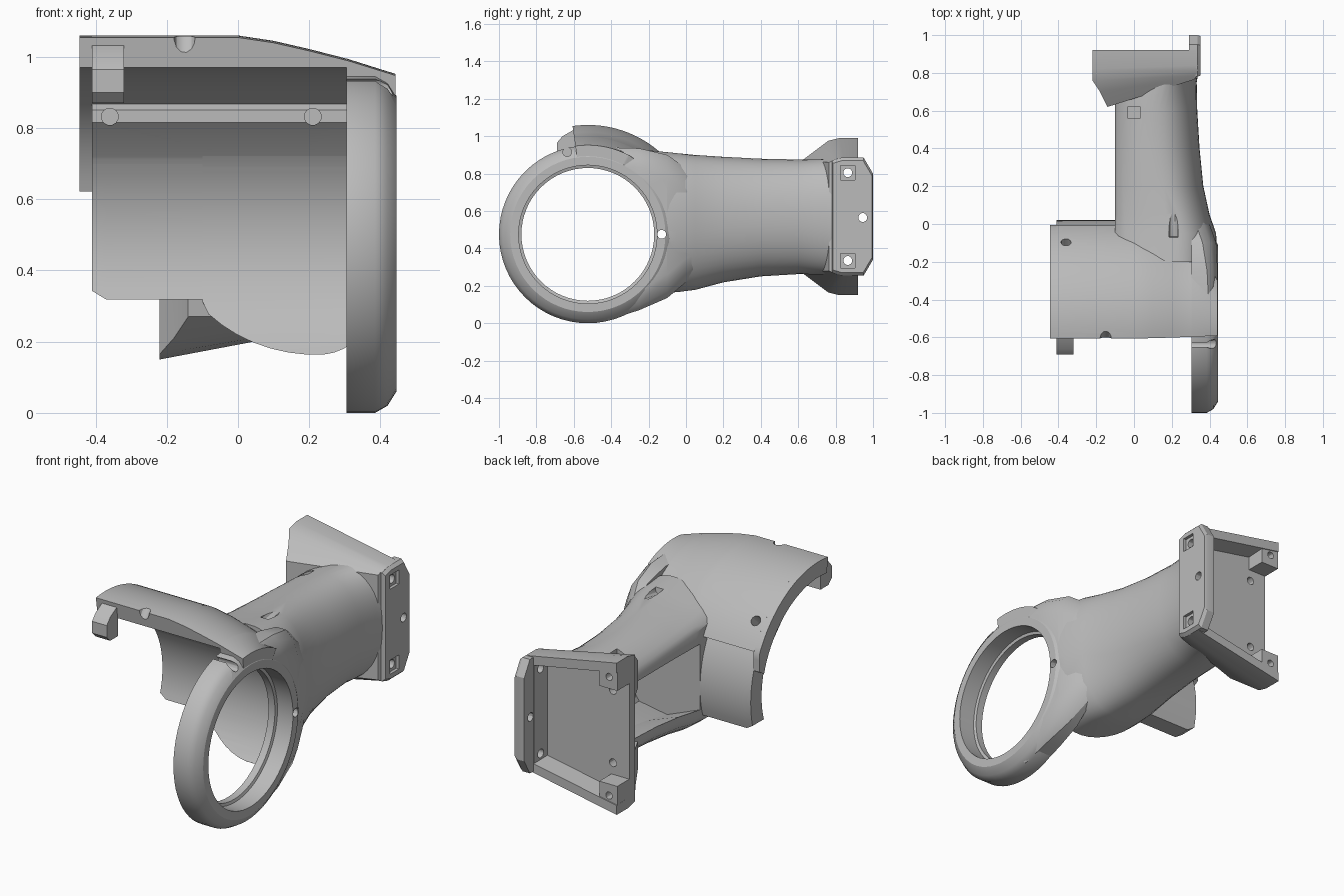
import bpy, bmesh, math
from mathutils import Vector

if "Cube" in bpy.data.objects:
    bpy.data.objects.remove(bpy.data.objects["Cube"])

CY, CZ = -0.525, 0.475          # axis of the round clamp
metal = bpy.data.materials.new("grey_metal")
metal.diffuse_color = (0.5, 0.5, 0.5, 1)
metal.use_nodes = True
metal.node_tree.nodes["Principled BSDF"].inputs["Base Color"].default_value = metal.diffuse_color


def loft(name, sections):
    """Skin closed cross-sections with equal point counts and cap both ends."""
    bm = bmesh.new()
    rows = [[bm.verts.new(p) for p in s] for s in sections]
    n = len(rows[0])
    for a, b in zip(rows, rows[1:]):
        for i in range(n):
            bm.faces.new((a[i], a[(i + 1) % n], b[(i + 1) % n], b[i]))
    bm.faces.new(rows[0])
    bm.faces.new(rows[-1])
    bmesh.ops.recalc_face_normals(bm, faces=bm.faces)
    me = bpy.data.meshes.new(name)
    bm.to_mesh(me)
    bm.free()
    me.materials.append(metal)
    ob = bpy.data.objects.new(name, me)
    bpy.context.collection.objects.link(ob)
    return ob


def box(name, x0, x1, y0, y1, z0, z1):
    return loft(name, [[(x0, y, z0), (x1, y, z0), (x1, y, z1), (x0, y, z1)] for y in (y0, y1)])


def arc(x, r, a0, a1, n, ymax=9):
    return [(x, min(ymax, CY + r * math.cos(math.radians(a0 + (a1 - a0) * i / n))),
             CZ + r * math.sin(math.radians(a0 + (a1 - a0) * i / n))) for i in range(n + 1)]


def disc(name, rings):
    return loft(name, [arc(x, r, 0, 360, 64)[:-1] for x, r in rings])


def rod(p, axis, r, length, n=12):
    """Round cutter centred on p along a direction."""
    d = Vector(axis).normalized()
    u = d.orthogonal().normalized()
    v = d.cross(u)
    ts = [math.tau * i / n for i in range(n)]
    return loft("hole_cutter", [[Vector(p) + d * s * length / 2 + (u * math.cos(t) + v * math.sin(t)) * r
                                 for t in ts] for s in (-1, 1)])


def cut(ob, cutters):
    for c in cutters:
        m = ob.modifiers.new("cut", 'BOOLEAN')
        m.operation, m.solver, m.object = 'DIFFERENCE', 'EXACT', c
        bpy.context.view_layer.objects.active = ob
        bpy.ops.object.modifier_apply(modifier=m.name)


# cutters for the clamp bore and screw holes
bore = disc("bore_cutter", [(0.2, 0.355), (0.345, 0.355), (0.35, 0.37), (0.7, 0.37)])
cavity = disc("cavity_cutter", [(-1, 0.45), (0.305, 0.45)])
side_holes = [rod((0.3, y, z), (1, 0, 0), 0.024, 0.9)
              for y, z in ((-0.13, 0.475), (-0.635, 0.915), (0.865, 0.805), (0.865, 0.335), (0.945, 0.565))]
shell_holes = [rod((-0.36, -0.10, 0.87), (0, 0.73, 0.68), 0.027, 0.14),
               rod((-0.15, -0.61, 1.05), (0, 0.5, 0.7), 0.03, 0.2)]
strip_holes = [rod((x, -0.24, 0.832), (0, 1, 0), 0.024, 0.12) for x in (-0.36, 0.21)]
neck_holes = [rod((0.0, 0.59, 0.86), (0, 0, 1), 0.045, 0.08, 4),
              rod((0.21, 0.01, 0.915), (0, 0.98, 0.15), 0.025, 0.16)]

# clamp ring with a bevelled outer rim
ring = disc("clamp_ring", [(0.305, 0.475), (0.385, 0.475), (0.42, 0.455), (0.445, 0.415)])
cut(ring, [bore] + side_holes[:2])


# upper motor shell: outer arc, stepped inner wall, solid where it caps the ring
def shell_section(x, r, end):
    outer = arc(x, r, 98, end, 24, -0.005)
    if x > 0.305:
        return outer + arc(x, 0.40, end, 98, 22)
    step = [(x, -0.24, 0.815), (x, -0.24, 0.85), (x, -0.215, 0.868)]
    return outer + arc(x, 0.45, 28, 33, 4) + step + arc(x, min(0.5, r - 0.02), 53, 98, 14)


upper = loft("upper_shell", [shell_section(*s) for s in
             ((-0.41, 0.585, 28), (0, 0.585, 28), (0.1, 0.57, 28), (0.2, 0.547, 28),
              (0.305, 0.52, 28), (0.306, 0.52, 28), (0.443, 0.477, 62))])
cut(upper, shell_holes + strip_holes + [bore, side_holes[1]])
lip = loft("shell_end_lip", [arc(x, 0.585, 98, 17, 24, -0.005) + arc(x, 0.5, 17, 98, 24)
                             for x in (-0.445, -0.409)])

# thinner lower shell, left lower corner clipped, level bottom edge
lower = loft("lower_shell", [arc(x, 0.545, 30, a, 12, 0.02) + arc(x, 0.45, a * 1.22, 30, 12)
                             for x, a in ((-0.41, -14), (-0.37, -16.7), (0.31, -16.7))])

# lug under the front of the shell lip
lug = loft("front_lug", [[(-0.41, y, a), (-0.32, y, a), (-0.32, y, b), (-0.41, y, b)]
                         for y, a, b in ((-0.69, 0.90, 0.965), (-0.66, 0.87, 1.0), (-0.59, 0.87, 1.04))])

# neck stations: y, right edge, bottom, top, centre x, lift of the upper left rim
NECK = [(-0.20, 0.44, 0.163, 0.925, 0.22, 0.12), (-0.05, 0.435, 0.165, 0.91, 0.22, 0.11),
        (0.05, 0.40, 0.178, 0.90, 0.19, 0.09), (0.2, 0.367, 0.218, 0.89, 0.14, 0.06),
        (0.4, 0.347, 0.25, 0.88, 0.11, 0.03), (0.6, 0.335, 0.262, 0.876, 0.11, 0),
        (0.75, 0.332, 0.26, 0.88, 0.14, 0), (0.80, 0.34, 0.256, 0.884, 0.2, 0)]


def neck_section(y, xr, zb, zt, cx, lift):
    zc, h = (zb + zt) / 2, (zt - zb) / 2
    ax = (cx + 0.1) / 0.77
    pts = []
    for i in range(41):
        t = math.radians(144 - 288 * i / 40)
        c, s = math.cos(t), math.sin(t)
        x = cx + (ax * c if c < 0 else (xr - cx) * c ** 0.88)
        up = lift * (1 - s) if s > 0 and c < 0 else 0
        pts.append((max(x, -0.1), y, zc + up + h * math.copysign(abs(s) ** 0.95, s)))
    return pts


def channel_section(y, xr, zb, zt, cx, lift):
    zc, h = (zb + zt) / 2, (zt - zb) / 2
    xi = xr - 0.07
    half = [(-0.3, 0.42), (-0.1, 0.50), (0.1, 0.72), (xi - 0.06, 0.64), (xi, 0.42)]
    return [(x, y, zc + k * h) for x, k in half] + [(x, y, zc - k * h) for x, k in reversed(half)]


neck = loft("neck", [neck_section(*s) for s in NECK])
channel = loft("channel_cutter", [channel_section(*s) for s in
               [(0.022, 0.40, 0.175, 0.90, 0, 0)] + NECK[3:7]])
cut(neck, [cavity, bore, channel] + neck_holes + side_holes[:1])

# fairing that blends the ring into the neck: y, right edge, bottom, top, corner size
fair = loft("ring_fairing", [[(0.305, y, a), (xr - c * 0.8, y, a), (xr - c * 0.35, y, a + c * 0.4), (xr, y, a + c * 1.4),
                              (xr, y, b - c * 1.4), (xr - c * 0.35, y, b - c * 0.4), (xr - c * 0.8, y, b), (0.305, y, b)]
            for y, xr, a, b, c in ((-0.42, 0.443, 0.015, 0.94, 0.06), (-0.25, 0.443, 0.07, 0.935, 0.07),
                                   (-0.1, 0.435, 0.135, 0.90, 0.09), (0.0, 0.40, 0.22, 0.83, 0.09),
                                   (0.08, 0.36, 0.30, 0.77, 0.06))])
cut(fair, [bore] + side_holes[:2])


# flared mounting tray: tall on the open left side, tapering to the right
def tray_section(yl, xl, left, right, xr=0.33, yr=None):
    zc, yr = 0.57, yr or yl
    return [(xl, yl, zc - left), (xr, yr, zc - right), (xr, yr, zc + right), (xl, yl, zc + left)]


tray = loft("mounting_tray", [tray_section(0.62, -0.14, 0.30, 0.29, 0.32, 0.765),
                              tray_section(0.70, -0.18, 0.36, 0.30, 0.33, 0.785),
                              tray_section(0.76, -0.22, 0.405, 0.31, 0.335, 0.81),
                              tray_section(0.82, -0.22, 0.42, 0.315, 0.335, 0.84),
                              tray_section(0.92, -0.22, 0.42, 0.315)])
pocket = loft("pocket_cutter", [tray_section(0.81, -0.4, 0.395, 0.265, 0.28),
                                tray_section(1.1, -0.4, 0.41, 0.285, 0.30)])
cut(tray, [pocket, channel] + side_holes[2:] + neck_holes[:1])
holes = [rod((-0.12, 0.8, z), (0, 1, 0), 0.022, 0.3) for z in (0.37, 0.77)]
cut(tray, holes)

# corner lugs of the tray, mirrored top and bottom
for side, word in ((1, "upper"), (-1, "lower")):
    z = 0.57 + side * 0.328
    corner = box(word + "_tray_lug", -0.22, -0.11, 0.80, 0.915, z - 0.064, z + 0.064)
    h = rod((-0.17, 0.9, z), (0, 1, 0), 0.02, 0.1)
    cut(corner, [h])
    holes.append(h)

# side plate with clipped corners and sunken screw seats
outline = [(0.78, 0.27), (0.83, 0.255), (0.95, 0.255), (1.0, 0.34), (1.0, 0.80), (0.95, 0.885), (0.83, 0.885), (0.78, 0.87)]
plate = loft("side_plate", [[(x, 0.89 + (y - 0.89) * k, 0.57 + (z - 0.57) * k) for y, z in outline]
                            for x, k in ((0.29, 1), (0.335, 1), (0.352, 0.95))])
seats = [rod((0.36, 0.865, z), (1, 0, 0), 0.055, 0.05, 4) for z in (0.335, 0.805)]
cut(plate, side_holes[2:] + seats)

# remove the cutters and smooth the finished parts
for c in [bore, cavity, channel, pocket] + side_holes + shell_holes + strip_holes + neck_holes + holes + seats:
    bpy.data.objects.remove(c)
for ob in bpy.context.scene.objects:
    ob.select_set(True)
    bpy.context.view_layer.objects.active = ob
bpy.ops.object.shade_smooth_by_angle(angle=math.radians(30))
